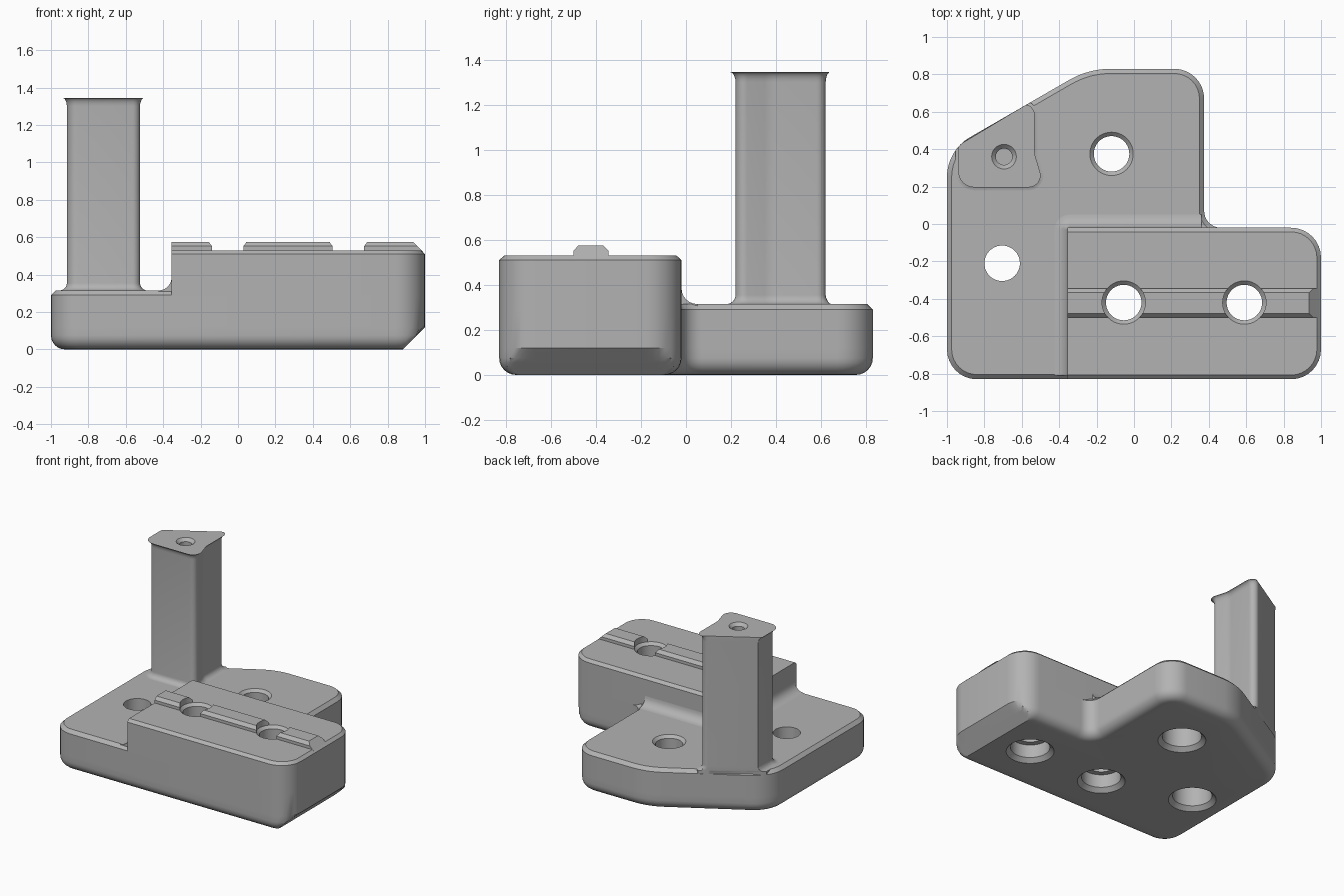
import bpy, bmesh, math
from mathutils import Vector

cube = bpy.data.objects.get("Cube")
if cube:
    bpy.data.objects.remove(cube, do_unlink=True)

grey = bpy.data.materials.new("plain_grey")
grey.use_nodes = True
grey.diffuse_color = (0.45, 0.45, 0.45, 1)
grey.node_tree.nodes["Principled BSDF"].inputs["Base Color"].default_value = grey.diffuse_color


def outline(corners, steps=9):
    """Rounded counter-clockwise outline as (point, outward normal) pairs."""
    result = []
    for i, (x, y, r) in enumerate(corners):
        p = Vector((x, y))
        a = (p - Vector(corners[i - 1][:2])).normalized()
        b = (Vector(corners[(i + 1) % len(corners)][:2]) - p).normalized()
        na, nb = Vector((a.y, -a.x)), Vector((b.y, -b.x))
        miter = (na + nb) / (1 + na.dot(nb))
        if r == 0:
            result.append((p, miter))
            continue
        side = 1 if a.cross(b) > 0 else -1
        centre = p - side * r * miter
        turn = na.angle_signed(nb)
        for k in range(steps):
            t = -turn * k / (steps - 1)
            n = Vector((na.x * math.cos(t) - na.y * math.sin(t),
                        na.x * math.sin(t) + na.y * math.cos(t)))
            result.append((centre + side * r * n, n))
    return result


def loft(name, shape, levels, limit=None):
    """Stack the outline at (height, outward growth) levels and cap it."""
    bm = bmesh.new()
    rings = []
    for z, grow in levels:
        ring = []
        for p, n in shape:
            x, y = p + n * grow
            if limit:
                x, y = limit(x, y, z)
            ring.append(bm.verts.new((x, y, z)))
        rings.append(ring)
    count = len(shape)
    for low, high in zip(rings, rings[1:]):
        for i in range(count):
            j = (i + 1) % count
            bm.faces.new((low[i], low[j], high[j], high[i]))
    bm.faces.new(rings[0][::-1])
    bm.faces.new(rings[-1])
    bmesh.ops.remove_doubles(bm, verts=bm.verts, dist=1e-5)
    bmesh.ops.recalc_face_normals(bm, faces=bm.faces)
    mesh = bpy.data.meshes.new(name)
    bm.to_mesh(mesh)
    bm.free()
    mesh.materials.append(grey)
    obj = bpy.data.objects.new(name, mesh)
    bpy.context.collection.objects.link(obj)
    return obj


def drill(x, y, levels):
    """Turned cutter: levels are (height, radius)."""
    ring = [(Vector((x, y)), Vector((math.cos(t), math.sin(t))))
            for t in (math.tau * k / 40 for k in range(40))]
    obj = loft("hole_cutter", ring, levels)
    obj.hide_render = True
    return obj


def cut(obj, cutters):
    bpy.context.view_layer.objects.active = obj
    for c in cutters:
        mod = obj.modifiers.new("hole", 'BOOLEAN')
        mod.operation = 'DIFFERENCE'
        mod.solver = 'EXACT'
        mod.object = c
        bpy.ops.object.modifier_apply(modifier=mod.name)


def cove(z, r, steps=6):
    """Concave fillet levels rising from height z."""
    angles = [math.pi / 2 * k / steps for k in range(steps + 1)]
    return [(z + r * (1 - math.cos(t)), r * (1 - math.sin(t))) for t in angles]


BASE_TOP, BLOCK_TOP, TOWER_TOP = 0.315, 0.53, 1.345
SLOPE = math.tan(math.radians(30))

# Base plate: rounded bottom edge, chamfered top edge, steep bevel under the +x end
base_shape = outline([(-1, -0.83, 0.16), (1, -0.83, 0.16), (1, -0.02, 0.16),
                      (0.375, -0.02, 0.09), (0.375, 0.83, 0.16),
                      (-0.243, 0.83, 0.45), (-1, 0.393, 0.245)])
R = 0.075
bottom = [(R - R * math.cos(t), -R * (1 - math.sin(t)))
          for t in (math.pi / 2 * k / 6 for k in range(7))]
base = loft("base_plate", base_shape,
            bottom + [(0.12, 0), (0.29, 0), (BASE_TOP, -0.025)],
            lambda x, y, z: (min(x, 0.88 + z), y))

# Raised block with a chamfer on all top edges but the left one
block = loft("raised_block",
             outline([(-0.355, -0.83, 0), (1, -0.83, 0.16), (1, -0.02, 0.16), (-0.355, -0.02, 0)]),
             [(0.285, 0), (0.51, 0), (BLOCK_TOP, -0.022)],
             lambda x, y, z: (-0.355 if x < -0.3 else x, y))

# Fillet where the block meets the base
fillet = loft("block_fillet",
              outline([(-0.355, -0.83, 0), (0.36, -0.83, 0), (0.36, -0.02, 0), (-0.355, -0.02, 0.01)]),
              [(0.285, 0.07)] + cove(BASE_TOP, 0.07),
              lambda x, y, z: (min(x, 0.36), max(y, -0.81)))

# Locating ridge on the block
ridge = loft("locating_ridge",
             outline([(-0.355, -0.5, 0), (0.985, -0.5, 0), (0.985, -0.345, 0), (-0.355, -0.345, 0)]),
             [(0.52, 0), (0.552, 0), (0.575, -0.022)],
             lambda x, y, z: (-0.355 if x < 0 else 0.935 + (0.575 - z), y))


# Tower, flared at both ends and flush with the slanted side of the base
def flush(x, y, z):
    edge = 0.629 + (x + 0.59) * SLOPE
    if x < -0.877:
        edge = 0.251 + math.sqrt(max(0, 0.245 ** 2 - (x + 0.755) ** 2))
    return x, min(y, edge)


flare = [(TOWER_TOP - 0.045 * (1 - math.cos(t)), 0.024 * (1 - math.sin(t)))
         for t in (math.pi / 2 * k / 5 for k in range(5, -1, -1))]
tower = loft("tower",
             outline([(-0.915, 0.22, 0.06), (-0.51, 0.22, 0.04), (-0.555, 0.37, 0.15),
                      (-0.555, 0.65, 0.04), (-0.915, 0.442, 0.01)]),
             [(0.25, 0.04)] + cove(BASE_TOP, 0.04) + flare, flush)


# Counterbored through holes
def through(x, y, depth, top, rim):
    return drill(x, y, [(-0.03, 0.197), (0.03, 0.137), (depth, 0.137), (depth, 0.095),
                        (top - 0.02, 0.095), (top, rim), (top + 0.2, rim)])


block_holes = [through(x, -0.42, 0.13, BLOCK_TOP, 0.116) for x in (-0.055, 0.59)]
base_holes = [through(-0.12, 0.375, 0.18, BASE_TOP, 0.116),
              through(-0.705, -0.21, 0.18, BASE_TOP, 0.095)]
socket = drill(-0.695, 0.36, [(TOWER_TOP - 0.09, 0.044), (TOWER_TOP - 0.022, 0.044),
                              (TOWER_TOP, 0.066), (TOWER_TOP + 0.05, 0.066)])
cut(base, base_holes + block_holes)
for part in (block, fillet, ridge):
    cut(part, block_holes)
cut(tower, [socket])
for c in block_holes + base_holes + [socket]:
    bpy.data.objects.remove(c, do_unlink=True)

# Smooth shading with crisp edges
bpy.ops.object.select_all(action='DESELECT')
for part in (base, block, fillet, ridge, tower):
    part.select_set(True)
bpy.context.view_layer.objects.active = base
bpy.ops.object.shade_smooth_by_angle(angle=math.radians(30))
